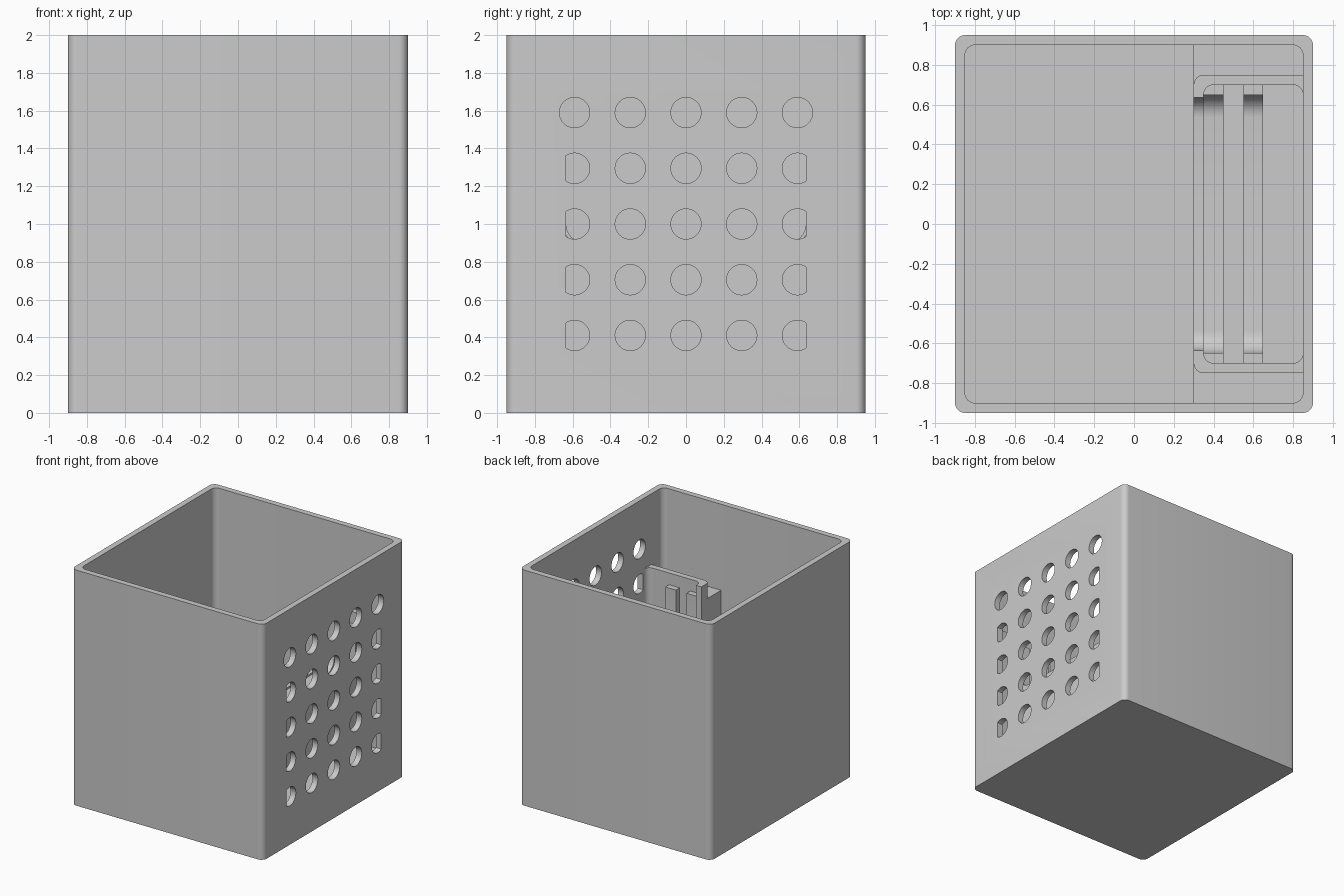
import bpy, bmesh, math

cube = bpy.data.objects.get("Cube")
if cube:
    bpy.data.objects.remove(cube, do_unlink=True)

gray = bpy.data.materials.new("plain gray")
gray.use_nodes = True
tone = (0.6, 0.6, 0.6, 1)
gray.diffuse_color = tone
gray.node_tree.nodes["Principled BSDF"].inputs["Base Color"].default_value = tone


def rounded(u0, u1, v0, v1, radii, steps=8):
    """Rectangle outline; radii run from the low corner, counter-clockwise."""
    corners = ((u0, v0, 1, 1), (u1, v0, -1, 1), (u1, v1, -1, -1), (u0, v1, 1, -1))
    pts = []
    for i, (u, v, du, dv) in enumerate(corners):
        r = radii[i]
        if r == 0:
            pts.append((u, v))
            continue
        for k in range(steps + 1):
            a = math.pi + math.pi / 2 * (i + k / steps)
            pts.append((u + du * r + r * math.cos(a), v + dv * r + r * math.sin(a)))
    return pts


def prism(name, outlines, lo, hi, axis="Z"):
    """Extrude outlines along Z (outline is x,y) or X (outline is y,z)."""
    bm = bmesh.new()
    for pts in outlines:
        def ring(h):
            return [bm.verts.new((u, v, h) if axis == "Z" else (h, u, v)) for u, v in pts]
        a, b = ring(lo), ring(hi)
        n = len(pts)
        bm.faces.new(a[::-1])
        bm.faces.new(b)
        for i in range(n):
            j = (i + 1) % n
            bm.faces.new((a[i], a[j], b[j], b[i]))
    bmesh.ops.recalc_face_normals(bm, faces=bm.faces)
    mesh = bpy.data.meshes.new(name)
    bm.to_mesh(mesh)
    bm.free()
    obj = bpy.data.objects.new(name, mesh)
    bpy.context.collection.objects.link(obj)
    mesh.materials.append(gray)
    return obj


def activate(obj):
    bpy.ops.object.select_all(action="DESELECT")
    obj.select_set(True)
    bpy.context.view_layer.objects.active = obj


def combine(obj, tool, operation="DIFFERENCE"):
    mod = obj.modifiers.new("combine", "BOOLEAN")
    mod.operation, mod.solver, mod.object = operation, "EXACT", tool
    activate(obj)
    bpy.ops.object.modifier_apply(modifier=mod.name)
    bpy.data.objects.remove(tool, do_unlink=True)


def finish(obj):
    activate(obj)
    bpy.ops.object.shade_smooth_by_angle(angle=math.radians(30))


SQUARE, SOFT = (0,) * 4, (0.05,) * 4

# Open box with rounded upright corners
box = prism("box_shell", [rounded(-0.9, 0.9, -0.95, 0.95, SOFT)], 0, 2)
combine(box, prism("cavity", [rounded(-0.85, 0.85, -0.9, 0.9, SOFT)], 0.05, 2.2))

# Grid of vent holes; the outer ones are clipped beside the holder
holes = []
for row in range(5):
    for col in range(5):
        y, z = (col - 2) * 0.295, 1 + (row - 2) * 0.295
        limit = 0.635 if row < 4 else 1
        angles = [math.tau * k / 48 for k in range(48)]
        pts = [(y + 0.08 * math.cos(a), z + 0.08 * math.sin(a)) for a in angles]
        if limit < 1 and col in (0, 4):
            side = math.copysign(1, y)
            half = math.sqrt(0.08 ** 2 - (limit - abs(y)) ** 2)
            start = math.atan2(half, limit - abs(y))
            sweep = math.tau - 2 * start
            pts = [(y + side * 0.08 * math.cos(start + sweep * k / 40),
                    z + 0.08 * math.sin(start + sweep * k / 40)) for k in range(41)]
        holes.append(pts)
combine(box, prism("vent_holes", holes, 0.8, 1, "X"))
finish(box)

# Holder: wide shoulders, a raised rim and a deep pocket
holder = prism("holder", [rounded(0.3, 0.87, -0.92, 0.92, SQUARE)], 0.03, 1.27)
rim = prism("rim", [rounded(0.3, 0.87, -0.75, 0.75, (0.05, 0, 0, 0.05))], 1.27, 1.4)
combine(holder, rim, "UNION")
combine(holder, prism("pocket", [rounded(0.35, 0.85, -0.7, 0.7, SOFT)], 0.3, 1.6))
combine(holder, prism("vent_gap", [rounded(0.8, 0.95, -0.65, 0.65, SQUARE)], 0.3, 1.6))


def window(half, floor, r, x0, x1):
    return prism("window", [rounded(-half, half, floor, 1.7, (r, r, 0, 0))], x0, x1, "X")


combine(holder, window(0.635, 0.9, 0.1, 0.2, 0.4))
finish(holder)

# Two ribs across the pocket, each with a rounded opening
for name, x0, x1 in (("inner_rib", 0.34, 0.45), ("outer_rib", 0.55, 0.65)):
    rib = prism(name, [rounded(-0.71, 0.71, 0.29, 1.3, SQUARE)], x0, x1, "X")
    combine(rib, window(0.65, 0.885, 0.115, x0 - 0.1, x1 + 0.1))
    finish(rib)
